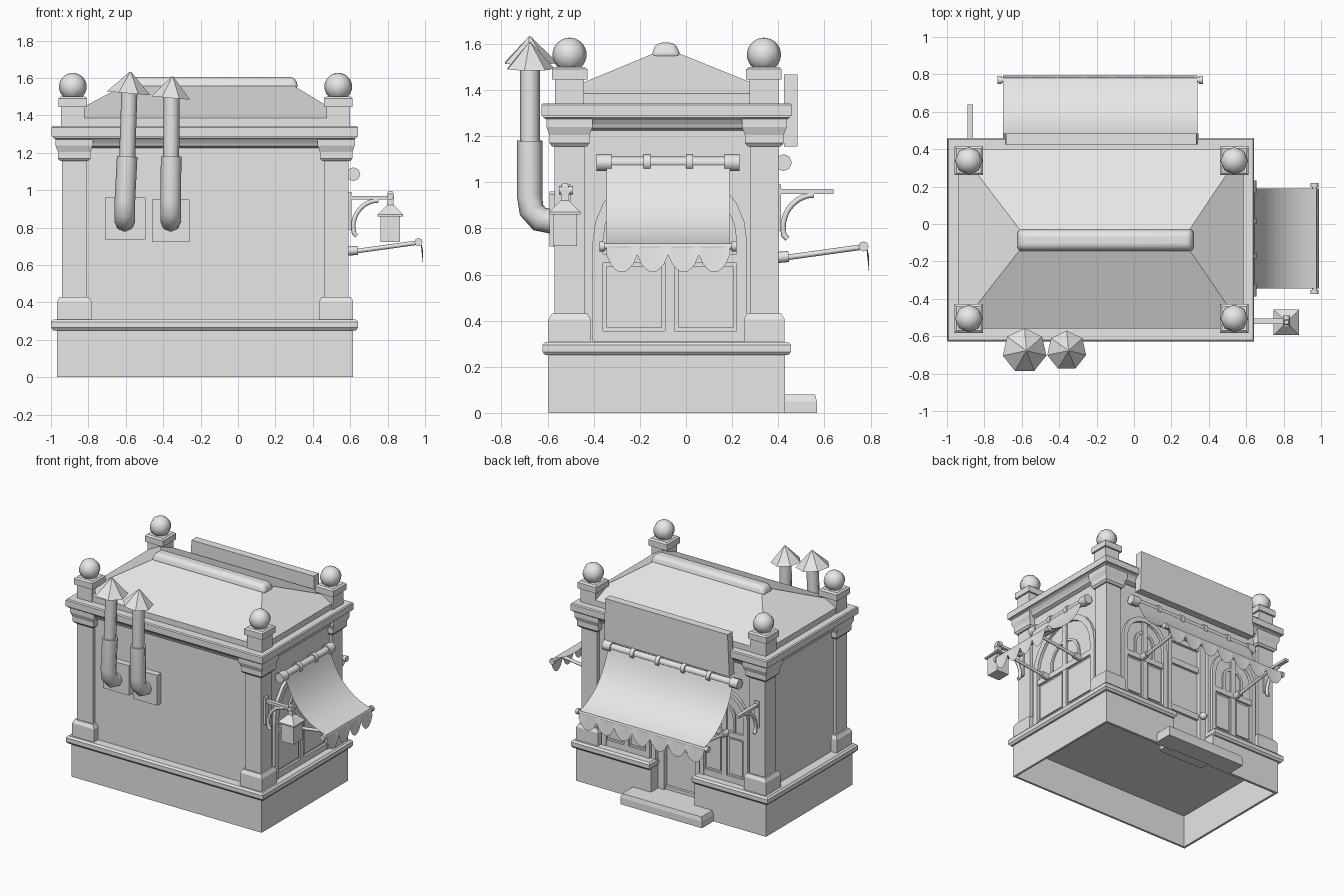
import bpy, bmesh, math
from mathutils import Vector, Matrix

if "Cube" in bpy.data.objects:
    bpy.data.objects.remove(bpy.data.objects["Cube"])

grey = bpy.data.materials.new("plain_grey")
grey.diffuse_color = (0.8, 0.8, 0.8, 1)
grey.use_nodes = True
grey.node_tree.nodes["Principled BSDF"].inputs["Base Color"].default_value = grey.diffuse_color
smooth = []


def finish(name, bm, soft=False):
    bmesh.ops.recalc_face_normals(bm, faces=bm.faces)
    me = bpy.data.meshes.new(name)
    bm.to_mesh(me)
    bm.free()
    ob = bpy.data.objects.new(name, me)
    bpy.context.collection.objects.link(ob)
    me.materials.append(grey)
    if soft:
        smooth.append(ob)
    return ob


def loft(name, rects):
    """Stack of rectangles (x0, x1, y0, y1, z), capped at both ends."""
    bm = bmesh.new()
    rows = [[bm.verts.new(p) for p in ((a, c, z), (b, c, z), (b, d, z), (a, d, z))]
            for a, b, c, d, z in rects]
    for lo, hi in zip(rows, rows[1:]):
        for i in range(4):
            bm.faces.new((lo[i], lo[i - 1], hi[i - 1], hi[i]))
    bm.faces.new(rows[0])
    bm.faces.new(rows[-1])
    return finish(name, bm)


def rings(name, x0, x1, y0, y1, levels):
    """Moulding: rectangle grown by an offset at each height."""
    return loft(name, [(x0 - o, x1 + o, y0 - o, y1 + o, z) for o, z in levels])


def box(name, x0, x1, y0, y1, z0, z1):
    return loft(name, [(x0, x1, y0, y1, z0), (x0, x1, y0, y1, z1)])


def tube(name, path, r, res=2):
    cu = bpy.data.curves.new(name, 'CURVE')
    cu.dimensions = '3D'
    cu.bevel_depth, cu.bevel_resolution, cu.use_fill_caps = r, res, True
    sp = cu.splines.new('POLY')
    sp.points.add(len(path) - 1)
    for p, co in zip(sp.points, path):
        p.co = (*co, 1)
    tmp = bpy.data.objects.new(name, cu)
    bpy.context.collection.objects.link(tmp)
    me = bpy.data.meshes.new_from_object(tmp.evaluated_get(bpy.context.evaluated_depsgraph_get()))
    bpy.data.objects.remove(tmp)
    bm = bmesh.new()
    bm.from_mesh(me)
    bmesh.ops.remove_doubles(bm, verts=bm.verts, dist=1e-5)
    return finish(name, bm, True)


def ball(name, c, r):
    bm = bmesh.new()
    bmesh.ops.create_uvsphere(bm, u_segments=8, v_segments=14, radius=r, matrix=Matrix.Translation(c))
    return finish(name, bm, True)


# side wall and back wall mappings: along, outward, up
def on_right(u, d, z):
    return (0.57 + d, u, z)


def on_back(u, d, z):
    return (u, 0.375 + d, z)


def prism(name, at, pts, d0, d1):
    bm = bmesh.new()
    lo = [bm.verts.new(at(u, d0, z)) for u, z in pts]
    hi = [bm.verts.new(at(u, d1, z)) for u, z in pts]
    bm.faces.new(lo)
    bm.faces.new(hi)
    for i in range(len(pts)):
        bm.faces.new((lo[i], lo[i - 1], hi[i - 1], hi[i]))
    return finish(name, bm)


def plate(name, at, u0, u1, z0, z1, d0, d1):
    return prism(name, at, [(u0, z0), (u1, z0), (u1, z1), (u0, z1)], d0, d1)


DX0, DX1 = -0.37, -0.01   # doorway edges

# hollow base, open at the doorway
box("base_front", -0.968, 0.615, -0.597, -0.58, 0, 0.25)
for n, a, b in (("left", -0.968, -0.95), ("right", 0.598, 0.615)):
    box("base_" + n, a, b, -0.597, 0.43, 0, 0.25)
for n, a, b in (("left", -0.968, DX0), ("right", DX1, 0.615)):
    box("base_back_" + n, a, b, 0.41, 0.43, 0, 0.25)
for n, a, b in (("left", DX0 - 0.015, DX0), ("right", DX1, DX1 + 0.015)):
    box("door_jamb_" + n, a, b, 0.29, 0.43, 0.05, 0.28)

# ledge
lv = [(-0.012, 0.25), (0, 0.265), (0, 0.295), (-0.012, 0.308)]
rings("ledge_main", -1, 0.642, -0.622, 0.30, lv)
rings("ledge_back_left", -1, DX0 + 0.005, 0.2, 0.455, lv)
rings("ledge_back_right", DX1 - 0.005, 0.642, 0.2, 0.455, lv)

# walls around the recessed doorway
box("wall_core", -0.92, 0.57, -0.545, 0.30, 0.25, 1.3)
box("wall_back_left", -0.92, DX0, 0.28, 0.375, 0.25, 1.3)
box("wall_back_right", DX1, 0.57, 0.28, 0.375, 0.25, 1.3)
box("wall_over_door", DX0, DX1, 0.28, 0.375, 1.0, 1.3)

# corner pillars with plinths, capitals, pedestals and ball finials
for sx, x0, x1 in (("left", -0.941, -0.81), ("right", 0.46, 0.59)):
    for sy, y0, y1 in (("front", -0.57, -0.44), ("back", 0.277, 0.402)):
        tag = f"_{sy}_{sx}"
        box("pillar" + tag, x0, x1, y0, y1, 0.3, 1.3)
        rings("plinth" + tag, x0, x1, y0, y1, [(0.026, 0.3), (0.026, 0.405), (0.012, 0.43), (0, 0.43)])
        rings("capital" + tag, x0, x1, y0, y1, [(0.01, 1.155), (0.022, 1.17), (0.022, 1.205), (0.035, 1.24), (0.035, 1.28)])
        cx = -0.883 if sx == "left" else 0.536
        cy = -0.505 if sy == "front" else 0.338
        rings("pedestal" + tag, cx, cx, cy, cy, [(0.063, 1.33), (0.063, 1.445), (0.077, 1.445), (0.077, 1.49), (0.065, 1.5)])
        ball("finial" + tag, (cx, cy, 1.553), 0.074)

# cornice, hipped roof and ridge
rings("cornice", -0.941, 0.585, -0.57, 0.402,
      [(-0.01, 1.225), (0.012, 1.235), (0.018, 1.25), (0.032, 1.27), (0.048, 1.28), (0.048, 1.288), (0.057, 1.288), (0.057, 1.335), (0.05, 1.342)])
loft("roof", [(-0.94, 0.585, -0.56, 0.4, 1.33), (-0.94, 0.585, -0.56, 0.4, 1.385),
              (-0.58, 0.27, -0.10, -0.07, 1.575)])
ridge = loft("roof_ridge", [(-0.63, 0.325, -0.153, -0.02, 1.54), (-0.61, 0.305, -0.13, -0.045, 1.605)])
bv = ridge.modifiers.new("round", 'BEVEL')
bv.width, bv.segments, bv.limit_method = 0.025, 3, 'NONE'
smooth.append(ridge)

# stove pipes with wall plates and rain caps
for n, xb, xt, top, pl, r in (("left", -0.605, -0.58, 1.635, (-0.71, -0.495, 0.735, 0.96), 0.12),
                              ("right", -0.36, -0.355, 1.61, (-0.46, -0.26, 0.722, 0.95), 0.107)):
    box("pipe_plate_" + n, pl[0], pl[1], -0.592, -0.54, pl[2], pl[3])
    xm = (xb + xt) / 2
    tube("pipe_lower_" + n, [(xb, -0.57, 0.83), (xb, -0.635, 0.84), (xb, -0.67, 0.88), (xb, -0.678, 0.94), (xm, -0.677, 1.18)], 0.055)
    tube("pipe_upper_" + n, [(xm, -0.677, 1.17), (xt, -0.677, top - 0.09)], 0.043)
    bm = bmesh.new()
    tilt = Matrix.Translation((xt, -0.677, top - 0.06)) @ Matrix.Rotation(math.radians(5), 4, 'Y')
    bmesh.ops.create_cone(bm, cap_ends=True, segments=7, radius1=r, radius2=0.004, depth=0.115, matrix=tilt)
    finish("pipe_cap_" + n, bm)


def arch(c, w, z0, spring, n=12):
    return [(c - w, z0)] + [(c - w * math.cos(math.pi * i / n), spring + w * math.sin(math.pi * i / n))
                            for i in range(n + 1)] + [(c + w, z0)]


def arched_window(name, at, c, w, spring, t):
    """Arched frame with bars and two lower panels."""
    z0 = 0.31
    prism(name + "_frame", at, arch(c, w, z0, spring) + arch(c, w - t, z0, spring)[::-1], -0.01, 0.022)
    plate(name + "_mullion", at, c - 0.02, c + 0.02, z0, spring + w - t, -0.01, 0.016)
    plate(name + "_transom", at, c - w + t, c + w - t, 0.65, 0.69, -0.01, 0.018)
    plate(name + "_sill", at, c - w + t, c + w - t, z0, 0.355, -0.01, 0.016)
    for s in (-1, 1):
        a, b = sorted((c + s * 0.035, c + s * (w - t - 0.015)))
        plate(name + "_panel", at, a, b, 0.37, 0.635, -0.01, 0.008)
    k = (w - t) * 0.55
    prism(name + "_inner_arch", at, arch(c, k, 0.69, spring) + arch(c, k - 0.02, 0.69, spring)[::-1], -0.01, 0.012)


arched_window("side_window", on_right, -0.07, 0.335, 0.74, 0.045)
arched_window("back_window_right", on_back, 0.225, 0.2, 0.8, 0.035)
arched_window("back_window_left", on_back, -0.59, 0.2, 0.8, 0.035)

# door, threshold and step
box("door", DX0, DX1, 0.285, 0.31, 0.05, 1.0)
for n, a, b in (("left", DX0, DX0 + 0.05), ("right", DX1 - 0.05, DX1)):
    box("door_post_" + n, a, b, 0.3, 0.345, 0.06, 1.0)
for z in (0.06, 0.40, 0.78, 0.96):
    box("door_rail", DX0, DX1, 0.3, 0.33, z, z + 0.045)
ball("door_knob", (-0.33, 0.37, 0.42), 0.028)
box("threshold", DX0, DX1, 0.28, 0.43, 0.05, 0.08)
loft("step", [(-0.53, 0.15, 0.42, 0.567, 0), (-0.53, 0.15, 0.42, 0.567, 0.05), (-0.52, 0.14, 0.42, 0.56, 0.08)])

# sign board
loft("sign_board", [(-0.70, 0.345, 0.424, 0.484, 1.155), (-0.685, 0.335, 0.424, 0.484, 1.468)])
box("sign_mount", -0.6, 0.25, 0.36, 0.43, 1.2, 1.33)


def awning(name, at, u0, u1, scallops, collars):
    # roller and collars
    tube(name + "_roller", [at(u0 - 0.02, 0.047, 1.085), at(u1 + 0.01, 0.047, 1.085)], 0.026)
    for i in range(collars):
        u = u0 - 0.01 + (u1 - u0 + 0.02) * i / (collars - 1)
        h = 0.033 if i in (0, collars - 1) else 0.015
        tube(name + "_collar", [at(u - h, 0.047, 1.085), at(u + h, 0.047, 1.085)], 0.037)
    # sagging cloth with scalloped edge
    prof = []
    for i in range(11):
        t = i / 10
        prof.append(((1 - t) ** 2 * 0.06 + 2 * t * (1 - t) * 0.14 + t * t * 0.405,
                     (1 - t) ** 2 * 1.105 + 2 * t * (1 - t) * 0.80 + t * t * 0.735))
    bm = bmesh.new()
    n = scallops * 8
    cols = []
    for j in range(n + 1):
        u = u0 + (u1 - u0) * j / n
        hem = 0.685 - 0.075 * abs(math.sin(math.pi * j / 8)) ** 0.7
        cols.append([bm.verts.new(at(u, d, z)) for d, z in prof + [(0.418, hem)]])
    for a, b in zip(cols, cols[1:]):
        for i in range(len(a) - 1):
            bm.faces.new((a[i], b[i], b[i + 1], a[i + 1]))
    finish(name + "_cloth", bm, True)
    # front bar, arms and sockets
    tube(name + "_bar", [at(u0 - 0.02, 0.395, 0.722), at(u1 + 0.02, 0.395, 0.722)], 0.014)
    for s, e in ((1, u0), (-1, u1)):
        tube(name + "_bar_end", [at(e - s * 0.03, 0.395, 0.722), at(e - s * 0.008, 0.395, 0.722)], 0.022)
        u = e + s * 0.09
        tube(name + "_arm", [at(u, 0.02, 0.668), at(u, 0.395, 0.72)], 0.012)
        tube(name + "_arm_socket", [at(u, 0.0, 0.672), at(u, 0.07, 0.678)], 0.024)


awning("side_awning", on_right, -0.345, 0.19, 4, 4)
awning("back_awning", on_back, -0.7, 0.34, 7, 6)


def bracket(name, at, u):
    """Wall bracket with straight arm and curled brace."""
    plate(name + "_wall_plate", at, u - 0.02, u + 0.02, 0.79, 0.99, 0.01, 0.036)
    plate(name + "_arm", at, u - 0.015, u + 0.015, 0.95, 0.97, 0.02, 0.265)
    tube(name + "_brace", [at(u, 0.045 + 0.135 * (1 - math.cos(a)), 0.80 + 0.145 * math.sin(a))
                           for a in [math.pi / 2 * i / 8 for i in range(9)]], 0.012)
    tube(name + "_curl", [at(u, 0.045, 0.80), at(u, 0.05, 0.77), at(u, 0.065, 0.755)], 0.012)


bracket("side_bracket", on_right, -0.52)
bracket("back_bracket", on_back, -0.875)

# hanging lantern
rings("lantern", 0.815, 0.815, -0.525, -0.525,
      [(0.052, 0.723), (0.052, 0.86), (0.068, 0.86), (0.068, 0.87), (0.018, 0.92), (0.015, 0.985), (0.01, 0.995)])
tube("lantern_hook", [(0.815, -0.55, 0.965), (0.815, -0.49, 0.965)], 0.018)

# soften the rounded parts
bpy.ops.object.select_all(action='DESELECT')
for ob in smooth:
    ob.select_set(True)
bpy.context.view_layer.objects.active = smooth[0]
bpy.ops.object.shade_smooth_by_angle(angle=math.radians(50))
